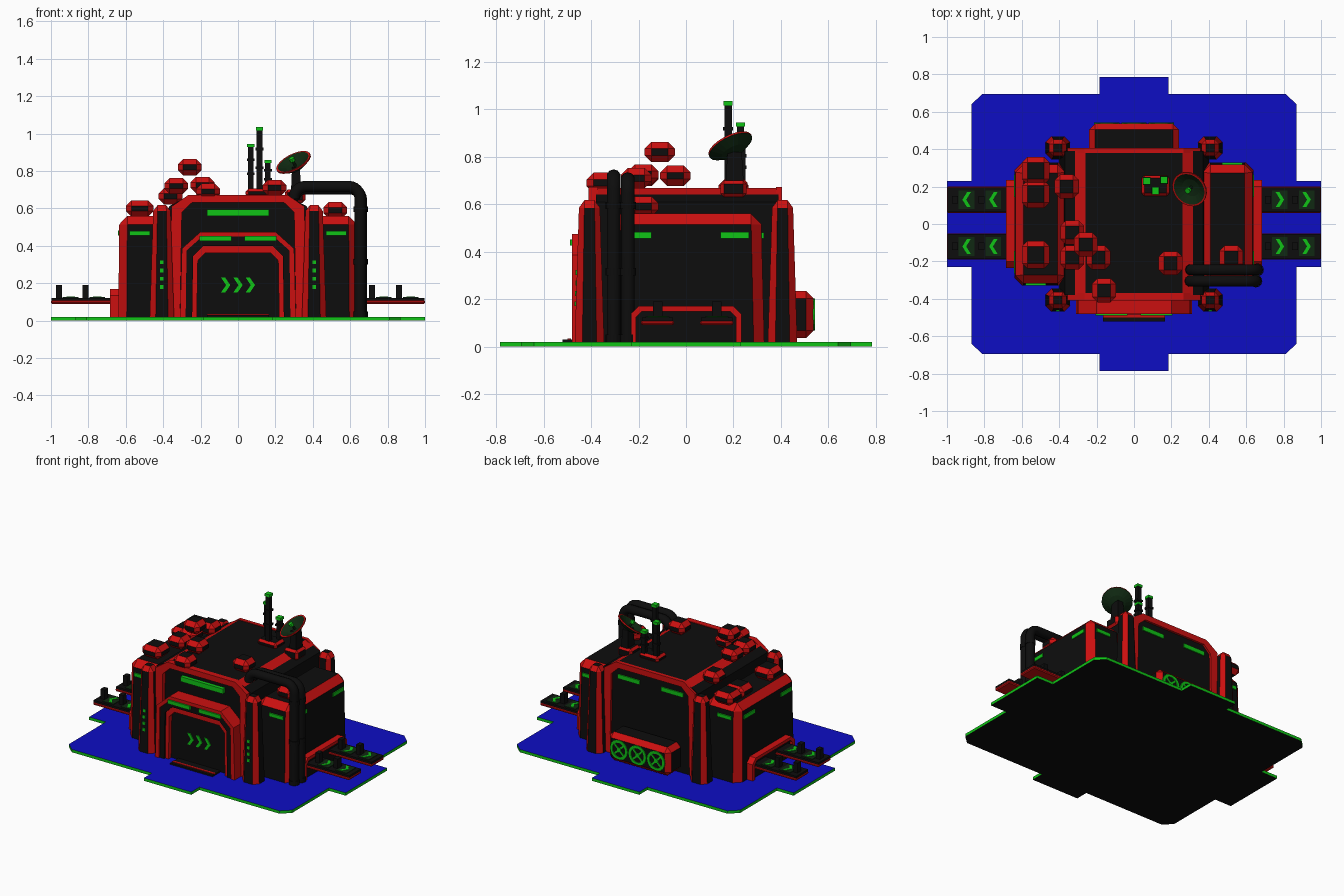
import bpy, bmesh, math
from mathutils import Matrix, Vector

if "Cube" in bpy.data.objects:
    bpy.data.objects.remove(bpy.data.objects["Cube"])


def material(name, rgb):
    m = bpy.data.materials.new(name)
    m.diffuse_color = (*rgb, 1)
    m.use_nodes = True
    m.node_tree.nodes["Principled BSDF"].inputs["Base Color"].default_value = m.diffuse_color
    return m


MATS = [material("black", (0.004, 0.004, 0.004)), material("red", (0.6, 0.005, 0.005)),
        material("green", (0.005, 0.55, 0.008)), material("blue", (0.004, 0.004, 0.55)),
        material("dark_green", (0.005, 0.022, 0.006))]
BLACK, RED, GREEN, BLUE, DARK = range(5)


def finish(name, bm):
    bmesh.ops.recalc_face_normals(bm, faces=bm.faces)
    me = bpy.data.meshes.new(name)
    bm.to_mesh(me)
    bm.free()
    for m in MATS:
        me.materials.append(m)
    ob = bpy.data.objects.new(name, me)
    bpy.context.collection.objects.link(ob)
    return ob


def box(name, x, y, z, mat=BLACK, bevel=0, taper=0, open_base=False):
    """Box from (lo, hi) ranges; bevelled faces become red, flat ones keep mat."""
    bm = bmesh.new()
    bmesh.ops.create_cube(bm, size=1)
    c = Vector([sum(r) / 2 for r in (x, y, z)])
    for v in bm.verts:
        v.co = Vector([v.co[i] * (r[1] - r[0]) for i, r in enumerate((x, y, z))]) + c
    if bevel:
        edges = [e for e in bm.edges
                 if not (open_base and all(v.co.z < z[0] + 1e-4 for v in e.verts))]
        bmesh.ops.bevel(bm, geom=edges, offset=bevel, segments=1, affect='EDGES')
    bm.normal_update()
    for f in bm.faces:
        f.material_index = RED if sum(abs(n) > 0.3 for n in f.normal) > 1 else mat
    for v in bm.verts:
        k = 1 - taper * (v.co.z - z[0]) / (z[1] - z[0])
        v.co.x = c.x + (v.co.x - c.x) * k
        v.co.y = c.y + (v.co.y - c.y) * k
    return finish(name, bm)


AXES = {"xy": lambda a, b, t: (a, b, t), "xz": lambda a, b, t: (a, t, b),
        "yz": lambda a, b, t: (t, a, b)}


def prism(name, pts, plane, lo, hi, mat, rule=None):
    """Extrude a 2D outline along the remaining axis."""
    bm = bmesh.new()
    rings = [[bm.verts.new(AXES[plane](a, b, t)) for a, b in pts] for t in (lo, hi)]
    bm.faces.new(rings[0])
    bm.faces.new(rings[1])
    n = len(pts)
    for i in range(n):
        j = (i + 1) % n
        bm.faces.new((rings[0][i], rings[0][j], rings[1][j], rings[1][i]))
    bmesh.ops.recalc_face_normals(bm, faces=bm.faces)
    bm.normal_update()
    for f in bm.faces:
        f.material_index = rule(f) if rule else mat
    return finish(name, bm)


def mirrored(half):
    return half + [(-a, b) for a, b in reversed(half)]


def arch(name, outer, inner, plane, lo, hi, mat):
    """Frame between two half outlines that run from the ground to the top."""
    return prism(name, mirrored(outer) + mirrored(inner)[::-1], plane, lo, hi, mat)


def lathe(name, profile, mats, matrix, n=20):
    bm = bmesh.new()
    rings = [[bm.verts.new(matrix @ Vector((r * math.cos(2 * math.pi * i / n),
              r * math.sin(2 * math.pi * i / n), z))) for i in range(n)] for r, z in profile]
    for k in range(len(profile) - 1):
        for i in range(n):
            j = (i + 1) % n
            f = bm.faces.new((rings[k][i], rings[k][j], rings[k + 1][j], rings[k + 1][i]))
            f.material_index = mats[k]
    bmesh.ops.remove_doubles(bm, verts=bm.verts, dist=1e-5)
    return finish(name, bm)


def chevron(name, a, b, w, h, s, plane, lo, hi):
    """Arrow mark centred at (a, b), pointing along s."""
    t = w * 0.45
    pts = [(-w / 2, h / 2), (-w / 2 + t, h / 2), (w / 2, 0), (-w / 2 + t, -h / 2),
           (-w / 2, -h / 2), (w / 2 - t, 0)]
    prism(name, [(a + s * u, b + v) for u, v in pts], plane, lo, hi, GREEN)


# ground plate with chamfered corners and four tabs
quarter = [(1.0, 0.23), (0.87, 0.23), (0.87, 0.64), (0.81, 0.695), (0.185, 0.695), (0.185, 0.785)]
right = [(a, -b) for a, b in reversed(quarter)] + quarter
prism("ground_plate", mirrored(right), "xy", 0, 0.02, BLUE,
      lambda f: BLUE if f.normal.z > 0.5 else BLACK if f.normal.z < -0.5 else GREEN)

# main hall with red roof strips
prism("main_hall", mirrored([(0.40, 0.02), (0.37, 0.61), (0.315, 0.64), (0.26, 0.668)]),
      "xz", -0.38, 0.39, BLACK,
      lambda f: RED if f.normal.z > 0.2 and 0.27 < abs(f.calc_center_median().x) < 0.3 else BLACK)
for name, lo, hi in (("front_frame", -0.41, -0.37), ("back_frame", 0.38, 0.405)):
    arch(name, [(0.37, 0.02), (0.355, 0.61), (0.265, 0.672)],
         [(0.31, 0.02), (0.30, 0.58), (0.245, 0.632)], "xz", lo, hi, RED)
box("front_light", (-0.165, 0.165), (-0.405, -0.375), (0.56, 0.595), GREEN)
for s in (-1, 1):
    box("back_light", sorted((s * 0.085, s * 0.255)), (0.385, 0.398), (0.555, 0.585), GREEN)

# gate: nested arches, door, arrows and threshold
o1, o2 = [(0.31, 0.02), (0.30, 0.385), (0.20, 0.475)], [(0.28, 0.02), (0.275, 0.375), (0.19, 0.45)]
o3, o4 = [(0.245, 0.02), (0.24, 0.345), (0.185, 0.40)], [(0.22, 0.02), (0.215, 0.32), (0.175, 0.362)]
arch("gate_outer_arch", o1, o2, "xz", -0.48, -0.37, RED)
arch("gate_middle_arch", o2, o3, "xz", -0.472, -0.37, BLACK)
arch("gate_inner_arch", o3, o4, "xz", -0.46, -0.37, RED)
prism("gate_door", mirrored(o4), "xz", -0.43, -0.37, BLACK)
for i in (-1, 0, 1):
    chevron("gate_arrow", i * 0.066, 0.19, 0.05, 0.08, 1, "xz", -0.436, -0.428)
for s in (-1, 1):
    box("gate_light", sorted((s * 0.035, s * 0.205)), (-0.49, -0.465), (0.425, 0.452), GREEN)
box("threshold", (-0.165, 0.165), (-0.52, -0.43), (0.02, 0.03), BLACK)
box("threshold_edge", (-0.165, 0.165), (-0.50, -0.485), (0.02, 0.034), RED)

# four tapered corner towers, with lamps on the front pair
for sx in (-1, 1):
    for sy in (-1, 1):
        cx, cy = sx * 0.407, sy * 0.407
        box("corner_tower", (cx - 0.065, cx + 0.065), (cy - 0.062, cy + 0.062), (0.02, 0.617),
            bevel=0.032, taper=0.3, open_base=True)
    for k in range(4):
        z = 0.18 + k * 0.044
        y = -0.469 + 0.0186 * (z - 0.02) / 0.6
        box("tower_lamp", (sx * 0.407 - 0.01, sx * 0.407 + 0.01), (y - 0.005, y + 0.006),
            (z - 0.01, z + 0.01), GREEN)

# side wings with lights, dock portals and docks
for s in (-1, 1):
    box("side_wing", sorted((s * 0.36, s * 0.64)), (-0.33, 0.33), (0.02, 0.56),
        bevel=0.045, taper=0.04, open_base=True)
    for sy in (-1, 1):
        box("wing_end_light", sorted((s * 0.47, s * 0.58)),
            sorted((sy * 0.315, sy * 0.328)), (0.455, 0.48), GREEN)
        box("wing_side_light", sorted((s * 0.63, s * 0.642)),
            sorted((sy * 0.145, sy * 0.265)), (0.455, 0.482), GREEN)
    p_out, p_in = [(0.235, 0.02), (0.235, 0.135), (0.20, 0.17)], [(0.21, 0.02), (0.21, 0.125), (0.185, 0.148)]
    lo, hi = sorted((s * 0.62, s * 0.685))
    arch("dock_portal", p_out, p_in, "yz", lo, hi, RED)
    lo, hi = sorted((s * 0.62, s * 0.665))
    prism("dock_portal_panel", mirrored(p_in), "yz", lo, hi, BLACK)
    off = -1.0 if s < 0 else 0.675
    for y in (0.13, -0.12):
        box("dock_base", sorted((s * 0.63, s * 1.0)), (y - 0.07, y + 0.07), (0.09, 0.11), RED, bevel=0.006)
        box("dock_deck", sorted((s * 0.63, s * 0.997)), (y - 0.066, y + 0.066), (0.105, 0.122))
        for k in range(2):
            x = off + 0.042 + k * 0.143
            box("dock_post", (x - 0.016, x + 0.016), (y - 0.02, y + 0.02), (0.12, 0.19))
            c = x + 0.063
            box("dock_pad", (c - 0.042, c + 0.042), (y - 0.05, y + 0.05), (0.12, 0.126), DARK)
            chevron("dock_arrow", c, y, 0.045, 0.08, s, "xy", 0.125, 0.129)

# rear vent with three fans
box("rear_vent", (-0.24, 0.24), (0.37, 0.537), (0.035, 0.235), bevel=0.032)
for x in (-0.145, 0, 0.145):
    m = Matrix.Translation((x, 0.535, 0.135)) @ Matrix.Rotation(-math.pi / 2, 4, 'X')
    lathe("fan_ring", [(0.068, 0), (0.068, 0.008), (0.05, 0.008), (0.05, 0)], [GREEN] * 3, m)
    lathe("fan_hub", [(0.016, 0), (0.016, 0.007), (0, 0.007)], [GREEN] * 2, m, 8)
    for a in (math.pi / 4, -math.pi / 4):
        u, v = Vector((math.cos(a), math.sin(a))), Vector((-math.sin(a), math.cos(a)))
        q = [u * p * 0.055 + v * r * 0.006 for p, r in ((1, 1), (-1, 1), (-1, -1), (1, -1))]
        prism("fan_spoke", [(x + w.x, 0.135 + w.y) for w in q], "xz", 0.535, 0.541, GREEN)

# bevelled storage units on the roofs
for x, y, z in ((-0.33, -0.045, 0.72), (-0.33, -0.18, 0.72), (-0.19, -0.18, 0.725),
                (-0.258, -0.11, 0.82), (-0.16, -0.355, 0.69), (0.195, -0.21, 0.71),
                (-0.36, 0.20, 0.665), (-0.525, 0.285, 0.60), (-0.525, 0.16, 0.60),
                (-0.525, -0.165, 0.60), (0.52, -0.18, 0.59)):
    wide = 0.074 if z == 0.60 else 0.064
    box("roof_unit", (x - wide, x + wide), (y - wide, y + wide), (z - 0.043, z + 0.043), bevel=0.029)

# antenna cluster
box("antenna_base", (0.04, 0.19), (0.15, 0.26), (0.66, 0.705), bevel=0.015)
for x, y, top in ((0.068, 0.23, 0.945), (0.115, 0.178, 1.035), (0.16, 0.235, 0.86)):
    box("antenna_mast", (x - 0.015, x + 0.015), (y - 0.015, y + 0.015), (0.67, top - 0.01))
    box("antenna_tip", (x - 0.019, x + 0.019), (y - 0.019, y + 0.019), (top - 0.018, top), GREEN)
    for t in (0.35, 0.65):
        z = 0.70 + (top - 0.70) * t
        box("antenna_collar", (x - 0.021, x + 0.021), (y - 0.021, y + 0.021), (z - 0.007, z + 0.007))

# dish on its mast
box("dish_foot", (0.25, 0.36), (0.145, 0.255), (0.63, 0.70), bevel=0.015)
box("dish_mast", (0.282, 0.338), (0.165, 0.245), (0.66, 0.82), taper=0.25)
tilt = Vector((-0.41, -0.41, 0.81)).to_track_quat('Z', 'Y').to_matrix().to_4x4()
m = Matrix.Translation((0.31, 0.20, 0.82)) @ tilt
lathe("dish", [(0, 0.006), (0.05, 0.014), (0.09, 0.036), (0.1, 0.036), (0.1, 0.028), (0.055, 0), (0, -0.012)],
      [DARK, DARK, RED, RED, DARK, DARK], m)
lathe("dish_feed", [(0.008, 0.005), (0.008, 0.04), (0.016, 0.04), (0.016, 0.06), (0, 0.06)],
      [DARK, GREEN, GREEN, GREEN], m, 8)

# twin pipes from the roof, over the wing and down to the ground
for y, x1, z1 in ((-0.245, 0.66, 0.705), (-0.305, 0.652, 0.717)):
    pts, R = [(0.30, 0.65)], 0.06
    for cx, a0, a1 in ((0.30 + R, 180, 90), (x1 - R, 90, 0)):
        for k in range(7):
            a = math.radians(a0 + (a1 - a0) * k / 6)
            pts.append((cx + R * math.cos(a), z1 - R + R * math.sin(a)))
    pts.append((x1, 0.02))
    cu = bpy.data.curves.new("roof_pipe", 'CURVE')
    cu.dimensions, cu.bevel_depth, cu.bevel_resolution, cu.use_fill_caps = '3D', 0.03, 3, True
    sp = cu.splines.new('POLY')
    sp.points.add(len(pts) - 1)
    for p, (x, z) in zip(sp.points, pts):
        p.co = (x, y, z, 1)
    cu.materials.append(MATS[BLACK])
    bpy.context.collection.objects.link(bpy.data.objects.new("roof_pipe", cu))
    for z in (0.02, 0.30, 0.58):
        lathe("pipe_collar", [(0.03, 0), (0.034, 0), (0.034, 0.03), (0.03, 0.03)], [BLACK] * 3,
              Matrix.Translation((x1, y, z)), 16)
